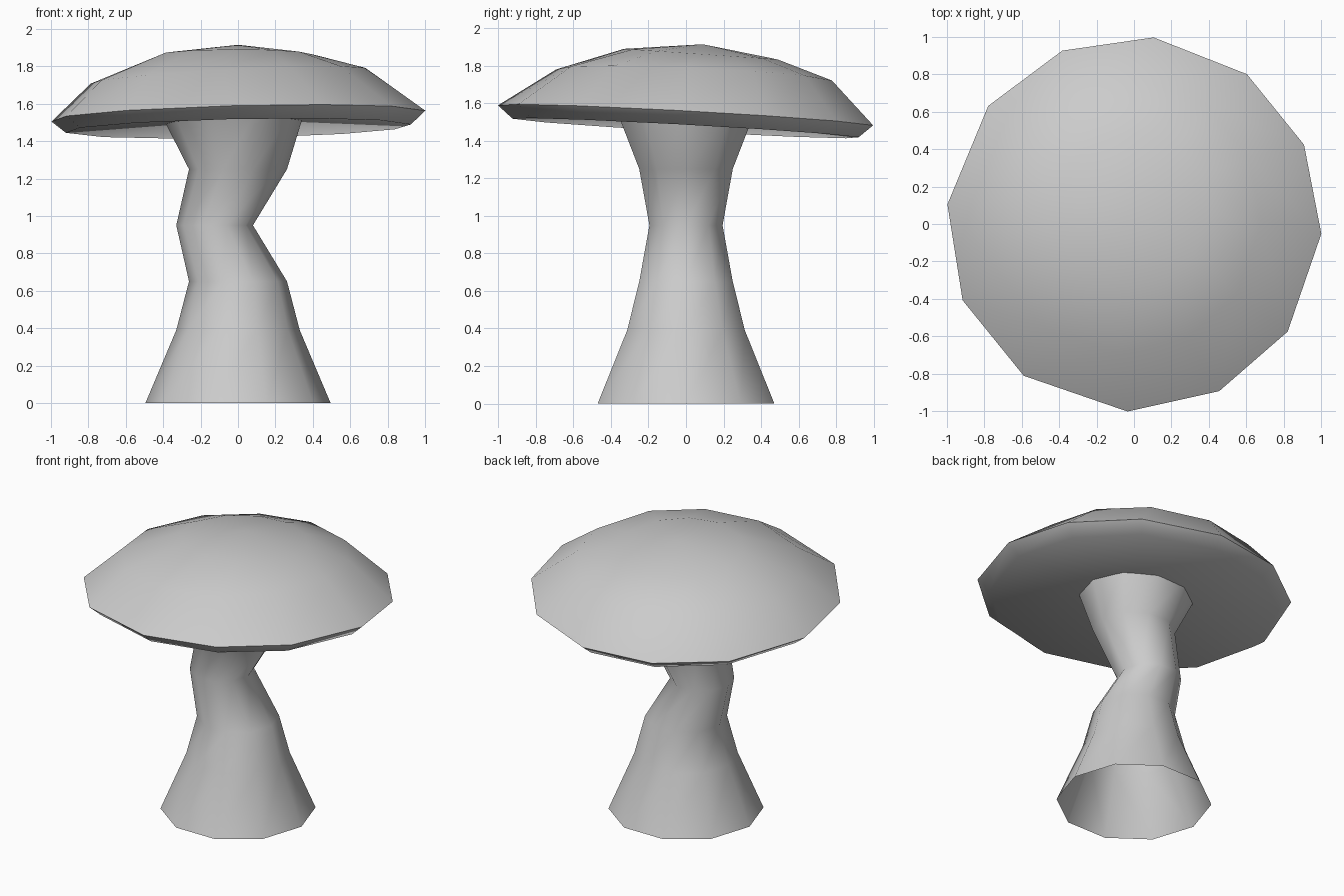
import bpy, bmesh
from math import cos, sin, radians, tau

if "Cube" in bpy.data.objects:
    bpy.data.objects.remove(bpy.data.objects["Cube"])


def loft(name, rings, tip=None, base=None):
    """Skin a stack of closed rings, optionally closed with fan points."""
    bm = bmesh.new()
    loops = [[bm.verts.new(p) for p in ring] for ring in rings]
    n = len(loops[0])
    for a, b in zip(loops, loops[1:]):
        for i in range(n):
            j = (i + 1) % n
            bm.faces.new((a[i], a[j], b[j], b[i]))
    for point, loop in ((base, loops[0]), (tip, loops[-1])):
        if point:
            v = bm.verts.new(point)
            for i in range(n):
                j = (i + 1) % n
                bm.faces.new((loop[i], loop[j], v) if loop is loops[-1]
                             else (loop[j], loop[i], v))
    mesh = bpy.data.meshes.new(name)
    bm.to_mesh(mesh)
    bm.free()
    obj = bpy.data.objects.new(name, mesh)
    bpy.context.collection.objects.link(obj)
    bpy.ops.object.select_all(action='DESELECT')
    obj.select_set(True)
    bpy.context.view_layer.objects.active = obj
    bpy.ops.object.shade_smooth_by_angle(angle=radians(60))
    return obj


def ring(cx, cy, z, r, angles, sx=0, sy=0):
    """Ring around (cx, cy) lying in the plane z + sx*x + sy*y."""
    pts = []
    for a in angles:
        x, y = cx + r * cos(a), cy + r * sin(a)
        pts.append((x, y, z + sx * x + sy * y))
    return pts


# Crooked ten-sided stem, open at the foot: x offset, height, radius
ten = [tau * i / 10 for i in range(10)]
stem_profile = [(0, 0, .495), (0, .39, .33), (0, .65, .262),
                (-.125, .95, .205), (0, 1.25, .262), (-.03, 1.54, .38)]
loft("stem", [ring(x, 0, z, r, ten) for x, z, r in stem_profile])

# Tilted twelve-sided cap with a shallow hollow underneath
twelve = [radians(a) for a in
          (-3, 25, 53, 84, 112.5, 141, 174, 204, 234, 268, 297, 325)]
cap_rings = [ring(0, 0, 1.468, .925, twelve, .02, -.055),
             ring(0, 0, 1.535, 1.003, twelve, .025, -.055),
             ring(-.055, .045, 1.755, .737, twelve, .054, -.044),
             ring(-.01, .08, 1.868, .41, twelve, 0, -.069)]
loft("cap", cap_rings, tip=(0, .09, 1.915), base=(0, 0, 1.525))
